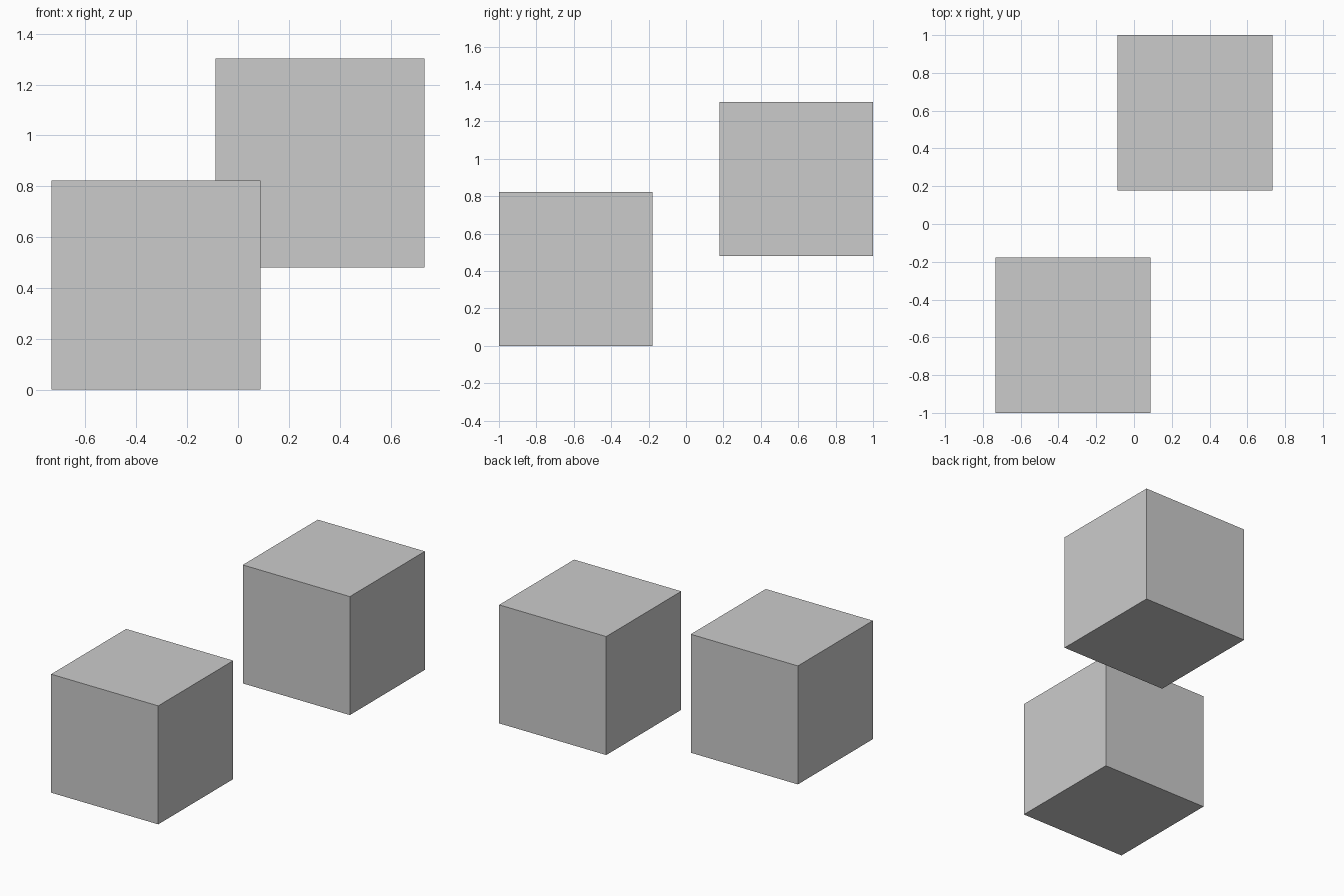
import bpy

if "Cube" in bpy.data.objects:
    bpy.data.objects.remove(bpy.data.objects["Cube"])

SIZE = 0.822


def add_cube(name, center):
    bpy.ops.mesh.primitive_cube_add(size=SIZE, location=center)
    bpy.context.object.name = name


# Lower cube at front left, raised cube at back right
add_cube("lower_cube", (-0.323, -0.589, SIZE / 2))
add_cube("raised_cube", (0.323, 0.589, SIZE / 2 + 0.481))
